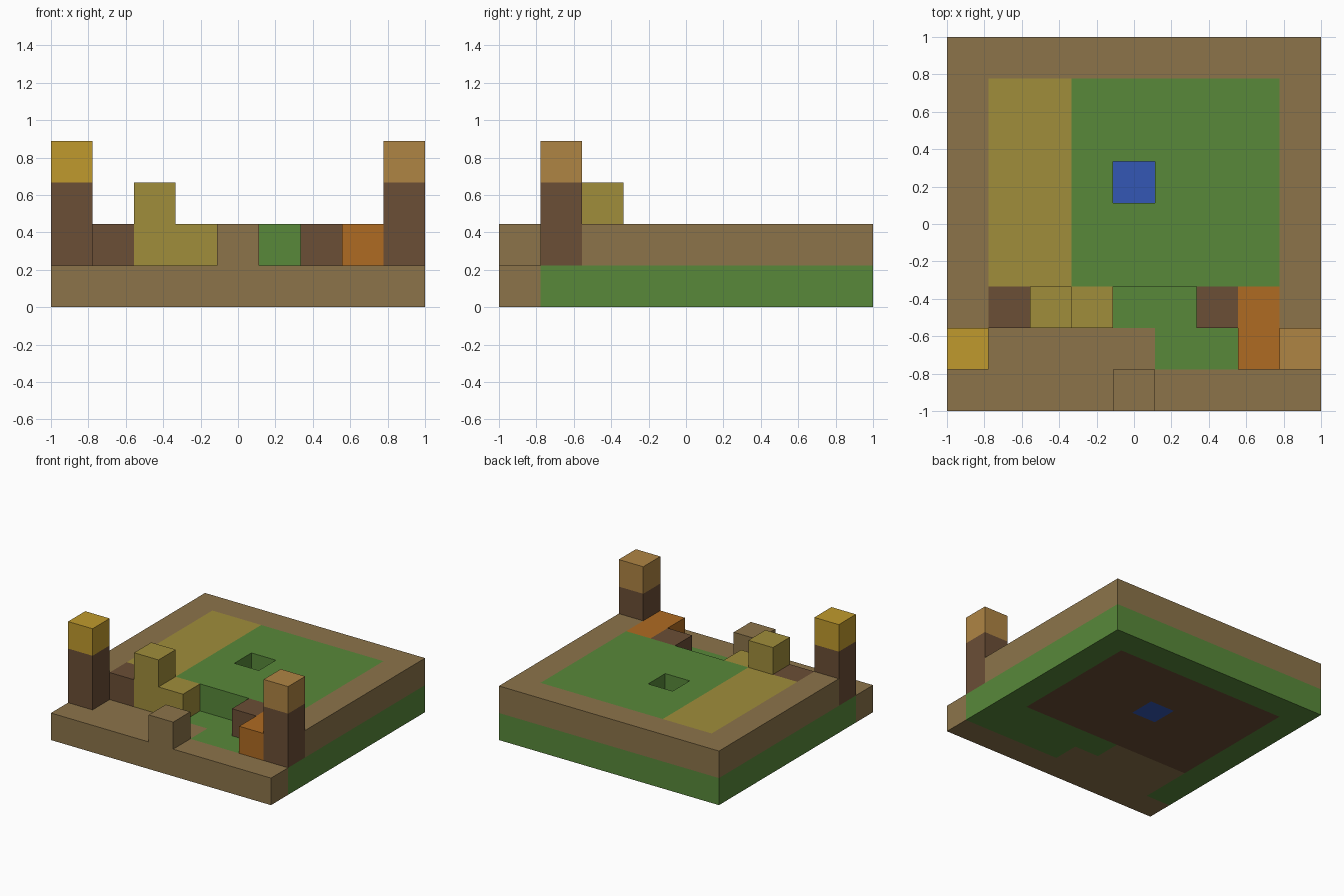
import bpy
import bmesh
from mathutils import Vector

default = bpy.data.objects.get("Cube")
if default:
    bpy.data.objects.remove(default, do_unlink=True)

UNIT = 2 / 9  # edge of one block; the plot is nine blocks wide


def srgb(hex_code):
    channels = [int(hex_code[k:k + 2], 16) / 255 for k in (0, 2, 4)]
    return [c / 12.92 if c <= 0.04045 else ((c + 0.055) / 1.055) ** 2.4
            for c in channels] + [1.0]


def make_material(name, hex_code):
    mat = bpy.data.materials.new(name)
    mat.use_nodes = True
    mat.diffuse_color = srgb(hex_code)
    mat.node_tree.nodes["Principled BSDF"].inputs["Base Color"].default_value = srgb(hex_code)
    return mat


MATERIALS = {name: make_material(name, code) for name, code in {
    "earth tan": "8C744A", "grass green": "58893A", "straw olive": "A08D3B",
    "dark wood": "6B4E36", "gold": "C09A2D", "light wood": "AF8544",
    "orange": "AF6B22", "water blue": "3457B5"}.items()}

# Each part: name, material, then block spans (x0, x1, y0, y1, z0, z1).
# Later parts replace blocks of earlier ones.
PARTS = [
    # lower layer
    ("grass_base", "grass green", [(0, 9, 1, 9, 0, 1)]),
    ("front_path", "earth tan", [(0, 9, 0, 1, 0, 1), (1, 5, 1, 2, 0, 1), (1, 4, 2, 3, 0, 1)]),
    ("under_floor", "dark wood", [(1, 8, 3, 8, 0, 1)]),
    ("pond", "water blue", [(4, 5, 5, 6, 0, 1)]),
    # raised terrace
    ("terrace_border", "earth tan",
     [(0, 1, 2, 9, 1, 2), (8, 9, 2, 9, 1, 2), (1, 8, 8, 9, 1, 2)]),
    ("straw_field", "straw olive", [(1, 3, 3, 8, 1, 2)]),
    ("lawn", "grass green",
     [(3, 8, 3, 5, 1, 2), (3, 8, 6, 8, 1, 2), (3, 4, 5, 6, 1, 2), (5, 8, 5, 6, 1, 2)]),
    # blocks along the terrace front
    ("left_post", "dark wood", [(6, 7, 2, 3, 1, 2)]),
    ("right_post", "dark wood", [(1, 2, 2, 3, 1, 2)]),
    ("straw_stack", "straw olive", [(2, 4, 2, 3, 1, 2), (2, 3, 2, 3, 2, 3)]),
    ("orange_bench", "orange", [(7, 8, 1, 3, 1, 2)]),
    ("front_block", "earth tan", [(4, 5, 0, 1, 1, 2)]),
    # towers
    ("right_tower", "dark wood", [(0, 1, 1, 2, 1, 3)]),
    ("right_tower_cap", "gold", [(0, 1, 1, 2, 3, 4)]),
    ("left_tower", "dark wood", [(8, 9, 1, 2, 1, 3)]),
    ("left_tower_cap", "light wood", [(8, 9, 1, 2, 3, 4)]),
]

# Fill the block grid
blocks = {}
for name, _, spans in PARTS:
    for x0, x1, y0, y1, z0, z1 in spans:
        for x in range(x0, x1):
            for y in range(y0, y1):
                for z in range(z0, z1):
                    blocks[x, y, z] = name


def build_part(name, material):
    """Skin the exposed sides of a part's blocks and merge flat areas."""
    bm = bmesh.new()
    for cell in [c for c, owner in blocks.items() if owner == name]:
        center = Vector(cell) + Vector((0.5, 0.5, 0.5))
        for axis in range(3):
            for sign in (-1, 1):
                normal = Vector((0, 0, 0))
                normal[axis] = sign
                if tuple(int(a + b) for a, b in zip(cell, normal)) in blocks:
                    continue
                u = Vector((0, 0, 0))
                u[(axis + 1) % 3] = 0.5
                v = normal.cross(u)
                middle = center + normal * 0.5
                corners = (middle - u - v, middle + u - v, middle + u + v, middle - u + v)
                bm.faces.new([bm.verts.new((p - Vector((4.5, 4.5, 0))) * UNIT) for p in corners])
    bmesh.ops.remove_doubles(bm, verts=bm.verts, dist=0.001)
    bmesh.ops.dissolve_limit(bm, angle_limit=0.01, verts=bm.verts, edges=bm.edges)
    mesh = bpy.data.meshes.new(name)
    bm.to_mesh(mesh)
    bm.free()
    mesh.materials.append(MATERIALS[material])
    bpy.context.collection.objects.link(bpy.data.objects.new(name, mesh))


for part_name, part_material, _ in PARTS:
    build_part(part_name, part_material)
